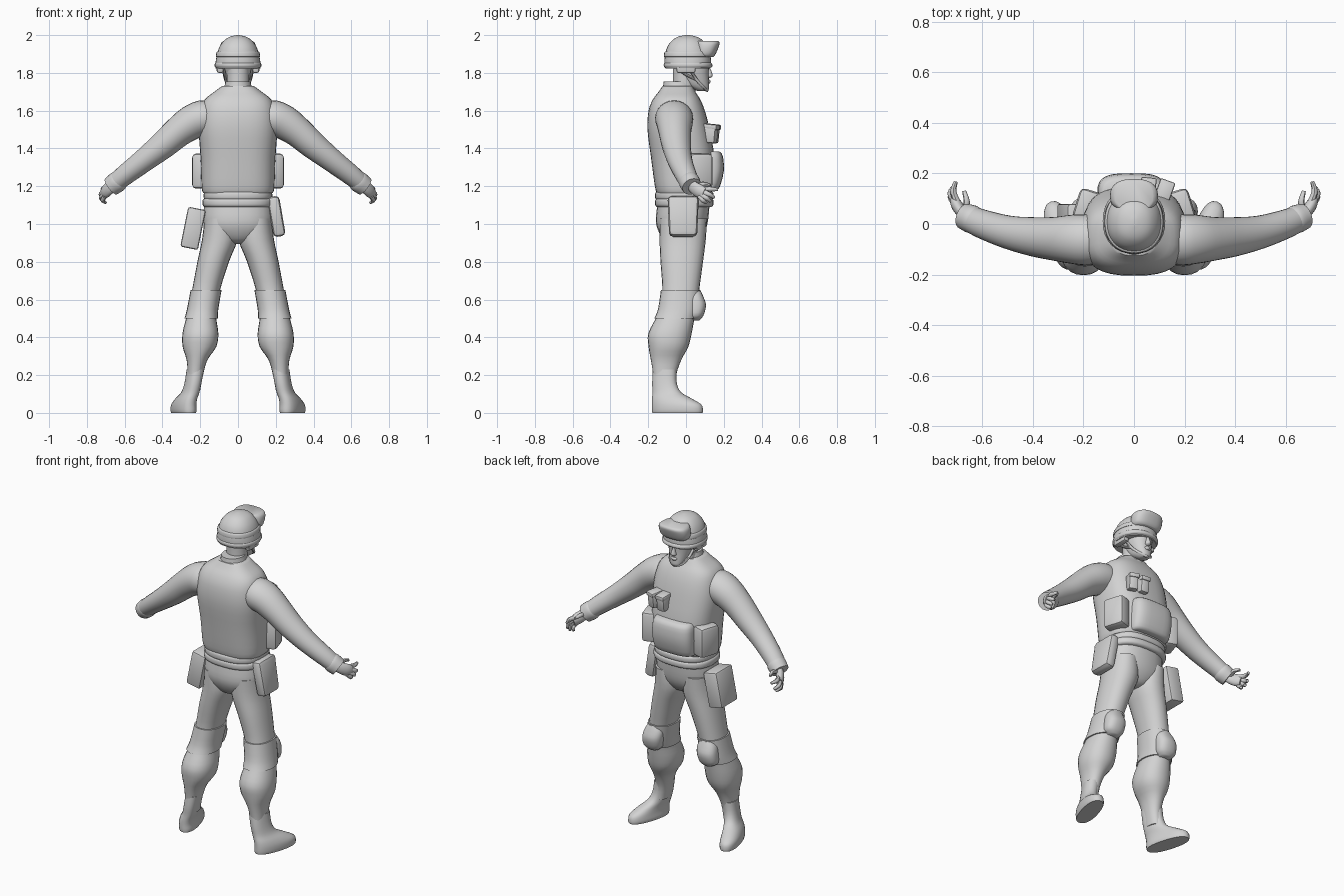
import bpy, bmesh, math
from mathutils import Vector

grey = bpy.data.materials.new("plain_grey")
grey.diffuse_color = (0.65, 0.65, 0.65, 1)


def finish(name, bm, angle=45):
    bmesh.ops.recalc_face_normals(bm, faces=bm.faces)
    me = bpy.data.meshes.new(name)
    bm.to_mesh(me)
    bm.free()
    ob = bpy.data.objects.new(name, me)
    bpy.context.collection.objects.link(ob)
    me.materials.append(grey)
    bpy.ops.object.select_all(action='DESELECT')
    ob.select_set(True)
    bpy.context.view_layer.objects.active = ob
    bpy.ops.object.shade_smooth_by_angle(angle=math.radians(angle))
    return ob


def spline(p0, p1, p2, p3, t):
    return 0.5 * (2 * p1 + (p2 - p0) * t + (2 * p0 - 5 * p1 + 4 * p2 - p3) * t * t
                  + (3 * p1 - p0 - 3 * p2 + p3) * t ** 3)


def loft(name, rings, power=2.0, n=24, steps=3):
    """Skin rings of (centre, u axis, v axis), smoothed between the given sections."""
    full = []
    for i in range(len(rings) - 1):
        q = [rings[max(i - 1, 0)], rings[i], rings[i + 1], rings[min(i + 2, len(rings) - 1)]]
        for k in range(steps):
            full.append([spline(*(r[j] for r in q), k / steps) for j in range(3)])
    full.append(rings[-1])
    bm = bmesh.new()
    loops = []
    for c, u, v in full:
        loop = []
        for k in range(n):
            a = 2 * math.pi * k / n
            co, si = math.cos(a), math.sin(a)
            x = math.copysign(abs(co) ** (2 / power), co)
            y = math.copysign(abs(si) ** (2 / power), si)
            loop.append(bm.verts.new(c + u * x + v * y))
        loops.append(loop)
    for a, b in zip(loops, loops[1:]):
        for k in range(n):
            bm.faces.new((a[k], a[(k + 1) % n], b[(k + 1) % n], b[k]))
    bm.faces.new(loops[0])
    bm.faces.new(loops[-1])
    return finish(name, bm)


def stack(name, rows, s=1, grow=0, **kw):
    """Level sections: z, x range, y range."""
    rings = []
    for z, x0, x1, y0, y1 in rows:
        rings.append((Vector((s * (x0 + x1) / 2, (y0 + y1) / 2, z)),
                      Vector(((x1 - x0) / 2 + grow, 0, 0)),
                      Vector((0, (y1 - y0) / 2 + grow, 0))))
    return loft(name, rings, **kw)


def tube(name, rows, s=1, flat=1.0, **kw):
    """Round sections along a path: x, y, z, radius."""
    pts = [Vector((s * x, y, z)) for x, y, z, r in rows]
    rings = []
    for i, p in enumerate(pts):
        t = (pts[min(i + 1, len(pts) - 1)] - pts[max(i - 1, 0)]).normalized()
        u = t.cross(Vector((0, 0, 1))).normalized()
        r = rows[i][3]
        rings.append((p, u * r * flat, u.cross(t) * r))
    return loft(name, rings, **kw)


def box(name, loc, size, rot=(0, 0, 0), bevel=0.012, taper=1.0):
    bm = bmesh.new()
    bmesh.ops.create_cube(bm, size=1)
    for v in bm.verts:
        k = taper if v.co.z < 0 else 1
        v.co = Vector((v.co.x * size[0], v.co.y * size[1] * k, v.co.z * size[2]))
    bmesh.ops.bevel(bm, geom=bm.edges[:], offset=bevel, segments=2, affect='EDGES', profile=0.5)
    ob = finish(name, bm, 35)
    ob.location, ob.rotation_euler = loc, rot
    return ob


def sym(rows):
    return [(z, -x, x, y0, y1) for z, x, y0, y1 in rows]


# Torso: vest, collar, belt and trouser seat
stack("vest", sym([(1.165, .185, -.155, .125), (1.2, .193, -.165, .14), (1.35, .198, -.185, .15),
                   (1.5, .208, -.204, .125), (1.6, .198, -.198, .1), (1.66, .175, -.175, .075),
                   (1.70, .125, -.145, .05), (1.73, .085, -.125, .035)]), power=2.7, n=36)
stack("collar", sym([(1.68, .095, -.135, .045), (1.72, .075, -.123, .04), (1.755, .066, -.118, .03)]))
stack("shirt_waist", sym([(1.06, .175, -.15, .12), (1.2, .175, -.15, .12)]), power=2.4)
for i, (z, w) in enumerate([(1.115, .187), (1.152, .181)]):
    stack("belt_roll", sym([(z - .024, w - .008, -.155, .135), (z - .014, w, -.163, .145),
                            (z + .01, w, -.163, .145), (z + .02, w - .008, -.155, .135)]), power=2.5, n=32)
stack("trouser_seat", sym([(1.11, .178, -.15, .125), (1.02, .184, -.16, .117), (.96, .165, -.145, .1),
                           (.91, .09, -.11, .065), (.895, .03, -.06, .03)]), power=2.3)

# Head, neck and nose
stack("neck", sym([(1.62, .07, -.09, .045), (1.72, .06, -.07, .05), (1.82, .06, -.07, .05)]))
stack("head", sym([(1.703, .022, .065, .112), (1.715, .038, .035, .122), (1.74, .053, -.01, .122),
                   (1.79, .067, -.05, .12), (1.83, .073, -.07, .122), (1.88, .074, -.07, .12)]), power=2.3)
stack("nose", sym([(1.772, .008, .11, .127), (1.782, .017, .1, .14), (1.80, .012, .1, .138),
                   (1.835, .007, .1, .124)]), n=12)
stack("lips", sym([(1.744, .015, .1, .125), (1.754, .022, .1, .13), (1.764, .015, .1, .125)]), n=12)
stack("brow", sym([(1.828, .045, .09, .124), (1.838, .052, .08, .13), (1.85, .05, .08, .126)]), n=16)

# Helmet with rim, ear guards, goggles and straps
stack("helmet", sym([(1.822, .118, -.108, .125), (1.845, .12, -.114, .132), (1.89, .113, -.112, .13),
                     (1.94, .097, -.098, .112), (1.975, .07, -.07, .085), (1.992, .04, -.04, .055),
                     (2.0, .008, -.005, .02)]), power=2.2, n=32)
stack("helmet_rim", sym([(1.826, .116, -.108, .128), (1.834, .123, -.117, .14), (1.848, .123, -.117, .138),
                         (1.856, .116, -.11, .13)]), power=2.2, n=32)
goggles = stack("goggles", sym([(1.885, .078, .05, .145), (1.898, .09, .05, .156), (1.93, .095, .05, .17),
                                (1.958, .09, .05, .178), (1.97, .075, .05, .17)]), power=2.6, n=28)
strap = stack("goggle_strap", sym([(1.885, .112, -.113, .128), (1.888, .117, -.117, .133),
                                   (1.91, .113, -.114, .13), (1.914, .106, -.107, .124)]), power=2.2, n=32)
for s in (-1, 1):
    box("ear_guard", (s * .095, .0, 1.825), (.035, .1, .05), (0, 0, 0), .01)
    tube("chin_strap", [(.08, .015, 1.83, .008), (.066, .055, 1.765, .008), (.042, .095, 1.722, .008),
                        (.0, .112, 1.706, .008)], s, n=8)
    tube("rear_strap", [(.078, -.05, 1.83, .007), (.07, .0, 1.79, .007), (.066, .055, 1.765, .007)], s, n=8)

# Pouches on the vest
stack("belly_pouch", [(1.18, -.125, .105, .04, .155), (1.195, -.14, .12, .04, .178),
                      (1.28, -.145, .125, .04, .2), (1.36, -.14, .12, .04, .195),
                      (1.385, -.125, .105, .04, .175)], power=3.2, n=32)
for s in (-1, 1):
    box("side_pouch", (s * .186, .07, 1.28), (.09, .13, .185), (0, 0, s * .3), .02)
for x, yaw in ((.055, -.1), (.12, -.35)):
    box("chest_pouch", (x, .14 - x * .15, 1.48), (.055, .085, .1), (-.1, 0, yaw), .01)
    box("chest_pouch_flap", (x, .147 - x * .15, 1.515), (.062, .09, .028), (-.1, 0, yaw), .008)

# Hip bags
box("thigh_bag", (-.238, 0, .977), (.095, .16, .215), (0, .2, 0), .012)
box("hip_bag", (.203, -.015, 1.04), (.065, .165, .215), (0, -.17, 0), .022, .9)

# Legs and boots
leg = [(1.03, .02, .178, -.14, .11), (.92, .003, .19, -.14, .105), (.8, .048, .215, -.135, .09),
       (.65, .095, .243, -.125, .07), (.55, .112, .262, -.14, .06), (.5, .115, .275, -.16, .045),
       (.42, .104, .294, -.2, .03), (.35, .115, .293, -.198, .012), (.28, .162, .272, -.186, -.025),
       (.2, .185, .267, -.174, -.052), (.12, .2, .27, -.174, -.055)]
boot = [(0, .288, -.045, .138, .052), (.015, .288, -.045, .14, .056), (.045, .287, -.05, .135, .054),
        (.075, .274, -.074, .109, .049), (.11, .252, -.102, .077, .043), (.16, .238, -.114, .066, .041),
        (.23, .226, -.112, .064, .043)]
for s in (-1, 1):
    stack("trouser_leg", leg, s, power=2.2)
    stack("knee_strap", leg[3:6], s, grow=.008, power=2.2)
    stack("knee_pad", [(.49, .16, .22, 0, .07), (.515, .135, .25, 0, .092), (.57, .125, .25, 0, .106),
                       (.615, .125, .24, 0, .092), (.645, .14, .22, 0, .078)], s, power=2.4)
    d = Vector((s * .28, .96, 0))
    w = Vector((.96, -s * .28, 0))
    loft("boot", [(Vector((s * x, y, z)), w * hw, d * hl) for z, x, y, hl, hw in boot], power=2.3)

# Sleeves, cuffs and hands
arm = [(.13, -.065, 1.565, .085), (.19, -.063, 1.56, .095), (.25, -.06, 1.535, .091),
       (.32, -.058, 1.485, .081), (.4, -.05, 1.415, .073), (.5, -.032, 1.335, .062),
       (.6, .0, 1.258, .054), (.66, .026, 1.207, .048)]
fingers = [("index_finger", [(.7, .088, 1.188), (.715, .128, 1.185), (.705, .168, 1.182)]),
           ("middle_finger", [(.708, .085, 1.172), (.726, .122, 1.157), (.712, .15, 1.14)]),
           ("ring_finger", [(.708, .08, 1.158), (.725, .108, 1.138), (.71, .13, 1.12)]),
           ("little_finger", [(.705, .07, 1.147), (.716, .09, 1.125), (.7, .107, 1.112)]),
           ("thumb", [(.668, .05, 1.2), (.662, .09, 1.212), (.672, .13, 1.205)])]
for s in (-1, 1):
    tube("sleeve", arm, s, flat=1.06)
    tube("cuff", [(.625, .012, 1.236, .05), (.64, .018, 1.223, .056), (.672, .031, 1.198, .052)], s)
    tube("palm", [(.65, .022, 1.213, .031), (.68, .045, 1.19, .034), (.7, .073, 1.173, .036),
                  (.712, .098, 1.163, .028)], s, flat=.65, n=16)
    for name, pts in fingers:
        tube(name, [(*p, r) for p, r in zip(pts, (.014, .0125, .008))], s, n=8)
